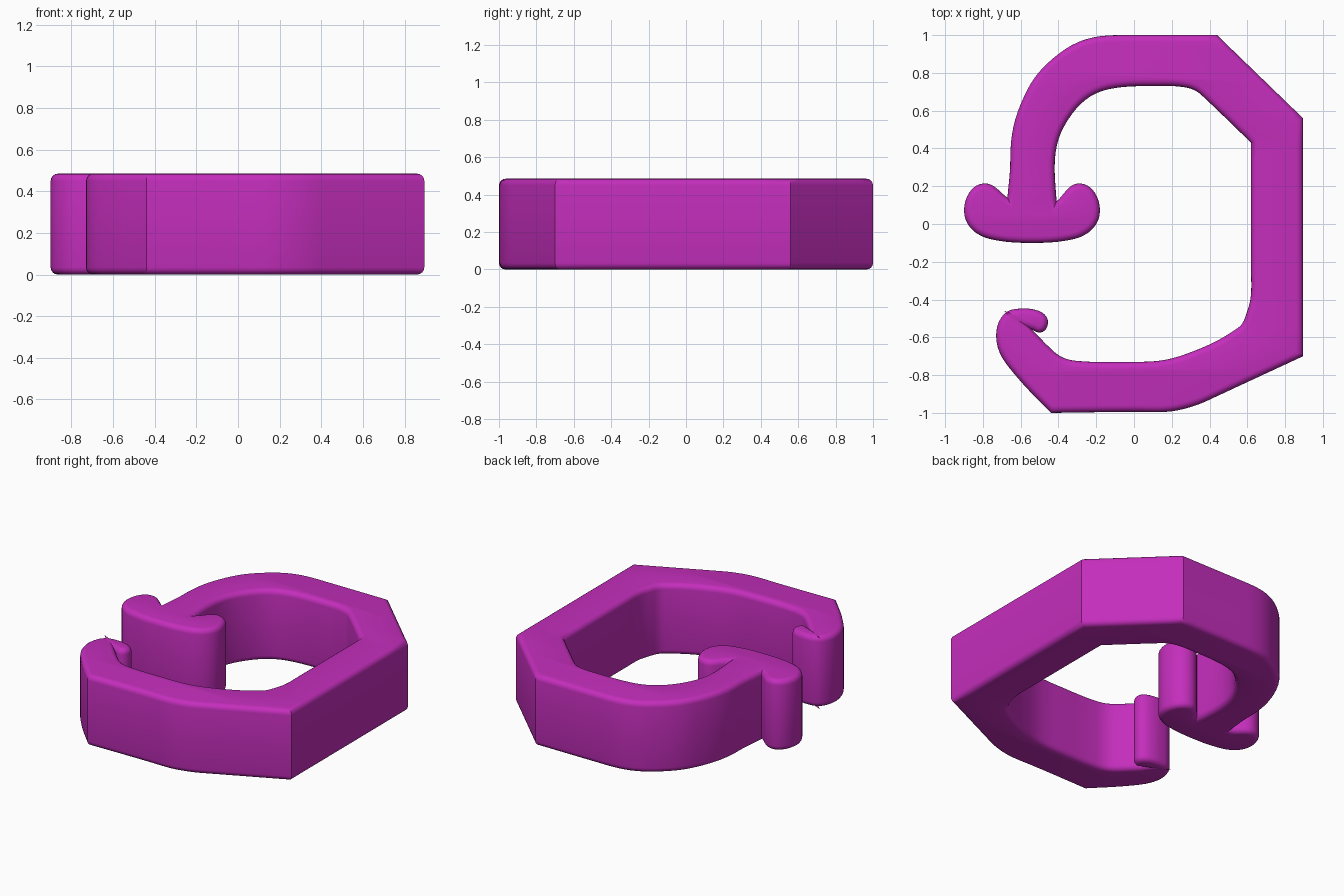
import bpy
from math import cos, sin, radians
from mathutils import Vector

HEIGHT = 0.485
ROUNDING = 0.035

default_cube = bpy.data.objects.get("Cube")
if default_cube:
    bpy.data.objects.remove(default_cube)

# Outline sections in hundredths: x, y and heading in degrees; no heading means a corner
outer_wall = [(-8, 100, 0), (44, 100), (89.5, 56), (89.5, -70), (40, -93, 205),
              (26, -98, 194), (0, -99.5, 180), (-44, -100), (-62, -81, 130)]
hook_tip = [(-73, -59, 90), (-63, -45, 5), (-52, -45.5, -15), (-45.5, -52, 270),
            (-50, -57.5, 180), (-54, -56)]
inner_wall = [(-43, -67, -43), (-30, -72.5, -5), (0, -73, 0), (27, -69, 20),
              (55, -55, 35), (60, -46, 70), (62, -25, 90), (62, 43), (36, 68, 137),
              (26, 72.5, 172), (10, 73, 180), (-10, 72, 188), (-33, 58, 234),
              (-42, 30, 270)]
anchor_foot = [(-41, 12), (-29, 21.5, 0), (-18, 7, 270), (-32, -8, 192),
               (-54, -10, 180), (-76, -8, 168), (-90, 7, 90), (-79, 21.5, 0), (-67, 14)]
anchor_arm = [(-65.5, 34, 90), (-58, 68, 65), (-40, 90, 38)]


def make_material(name, colour):
    material = bpy.data.materials.new(name)
    material.use_nodes = True
    material.diffuse_color = colour
    shader = material.node_tree.nodes["Principled BSDF"]
    shader.inputs["Base Color"].default_value = colour
    return material


def outline_curve(name, outline):
    """Closed flat curve whose handles follow each point's heading."""
    curve = bpy.data.curves.new(name, "CURVE")
    curve.dimensions = "2D"
    curve.fill_mode = "BOTH"
    curve.resolution_u = 8
    spline = curve.splines.new("BEZIER")
    spline.bezier_points.add(len(outline) - 1)
    spline.use_cyclic_u = True
    places = [Vector((p[0], p[1], 0)) / 100 for p in outline]
    for i, (point, entry) in enumerate(zip(spline.bezier_points, outline)):
        here = places[i]
        before = places[i - 1]
        after = places[(i + 1) % len(places)]
        point.co = here
        point.handle_left_type = point.handle_right_type = "FREE"
        if len(entry) == 3:
            heading = Vector((cos(radians(entry[2])), sin(radians(entry[2])), 0))
            point.handle_left = here - heading * (here - before).length * 0.38
            point.handle_right = here + heading * (after - here).length * 0.38
        else:
            point.handle_left = here.lerp(before, 0.33)
            point.handle_right = here.lerp(after, 0.33)
    return curve


# Solid clip body: the outline given thickness and rounded rims
outline = outer_wall + hook_tip + inner_wall + anchor_foot + anchor_arm
curve = outline_curve("clip_body", outline)
curve.extrude = HEIGHT / 2 - ROUNDING
curve.bevel_depth = ROUNDING
curve.bevel_resolution = 3
curve.offset = -ROUNDING
body = bpy.data.objects.new("clip_body", curve)
body.location.z = HEIGHT / 2
bpy.context.collection.objects.link(body)

# Turn into a mesh, weld the caps to the rims and shade
bpy.ops.object.select_all(action="DESELECT")
body.select_set(True)
bpy.context.view_layer.objects.active = body
bpy.ops.object.convert(target="MESH")
bpy.ops.object.mode_set(mode="EDIT")
bpy.ops.mesh.select_all(action="SELECT")
bpy.ops.mesh.remove_doubles(threshold=0.0005)
bpy.ops.mesh.normals_make_consistent(inside=False)
bpy.ops.object.mode_set(mode="OBJECT")
bpy.ops.object.shade_smooth_by_angle(angle=radians(30))
body.data.materials.clear()
body.data.materials.append(make_material("magenta", (0.55, 0.027, 0.50, 1)))
